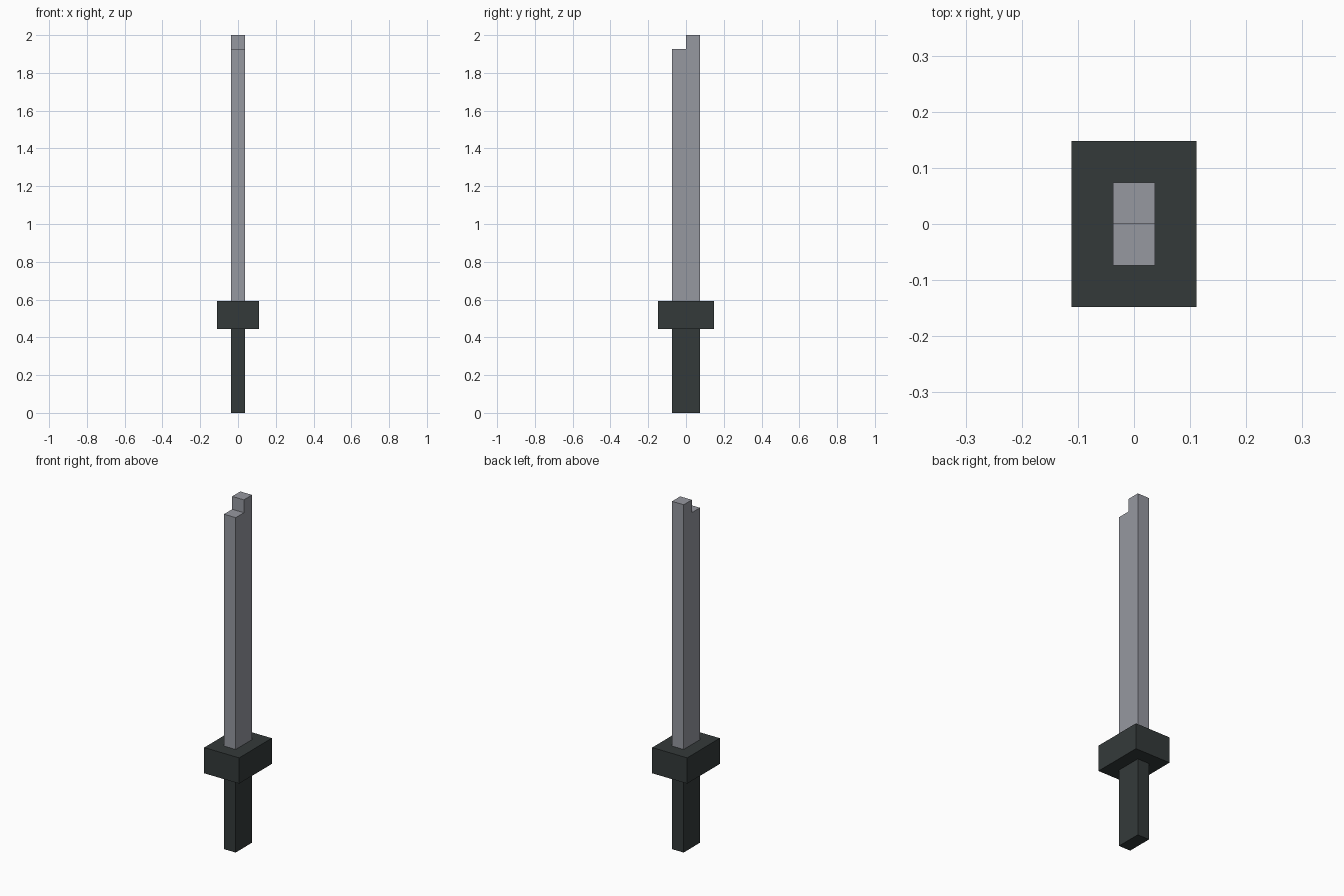
import bpy
import bmesh

cube = bpy.data.objects.get("Cube")
if cube:
    bpy.data.objects.remove(cube, do_unlink=True)

U = 2 / 27  # block unit: the whole sword is 27 units tall


def make_material(name, rgb):
    mat = bpy.data.materials.new(name)
    mat.use_nodes = True
    mat.diffuse_color = (*rgb, 1)
    mat.node_tree.nodes["Principled BSDF"].inputs["Base Color"].default_value = (*rgb, 1)
    return mat


def extruded_profile(name, profile, width, mat):
    """Side profile of (y, z) points in block units, extruded along x."""
    bm = bmesh.new()
    face = bm.faces.new([bm.verts.new((-width / 2 * U, y * U, z * U)) for y, z in profile])
    side = bmesh.ops.extrude_face_region(bm, geom=[face])
    moved = [v for v in side["geom"] if isinstance(v, bmesh.types.BMVert)]
    bmesh.ops.translate(bm, verts=moved, vec=(width * U, 0, 0))
    bmesh.ops.recalc_face_normals(bm, faces=bm.faces)
    mesh = bpy.data.meshes.new(name)
    bm.to_mesh(mesh)
    bm.free()
    mesh.materials.append(mat)
    obj = bpy.data.objects.new(name, mesh)
    bpy.context.collection.objects.link(obj)
    return obj


def block(name, width, depth, bottom, top, mat):
    h = depth / 2
    return extruded_profile(name, [(-h, bottom), (h, bottom), (h, top), (-h, top)], width, mat)


steel = make_material("steel grey", (0.305, 0.314, 0.352))
dark = make_material("dark slate", (0.034, 0.042, 0.042))

# Handle and guard
block("grip", 1, 2, 0, 6, dark)
block("guard", 3, 4, 6, 8, dark)

# Blade with a stepped tip, higher at the back
extruded_profile("blade", [(-1, 8), (1, 8), (1, 27), (0, 27), (0, 26), (-1, 26)], 1, steel)
